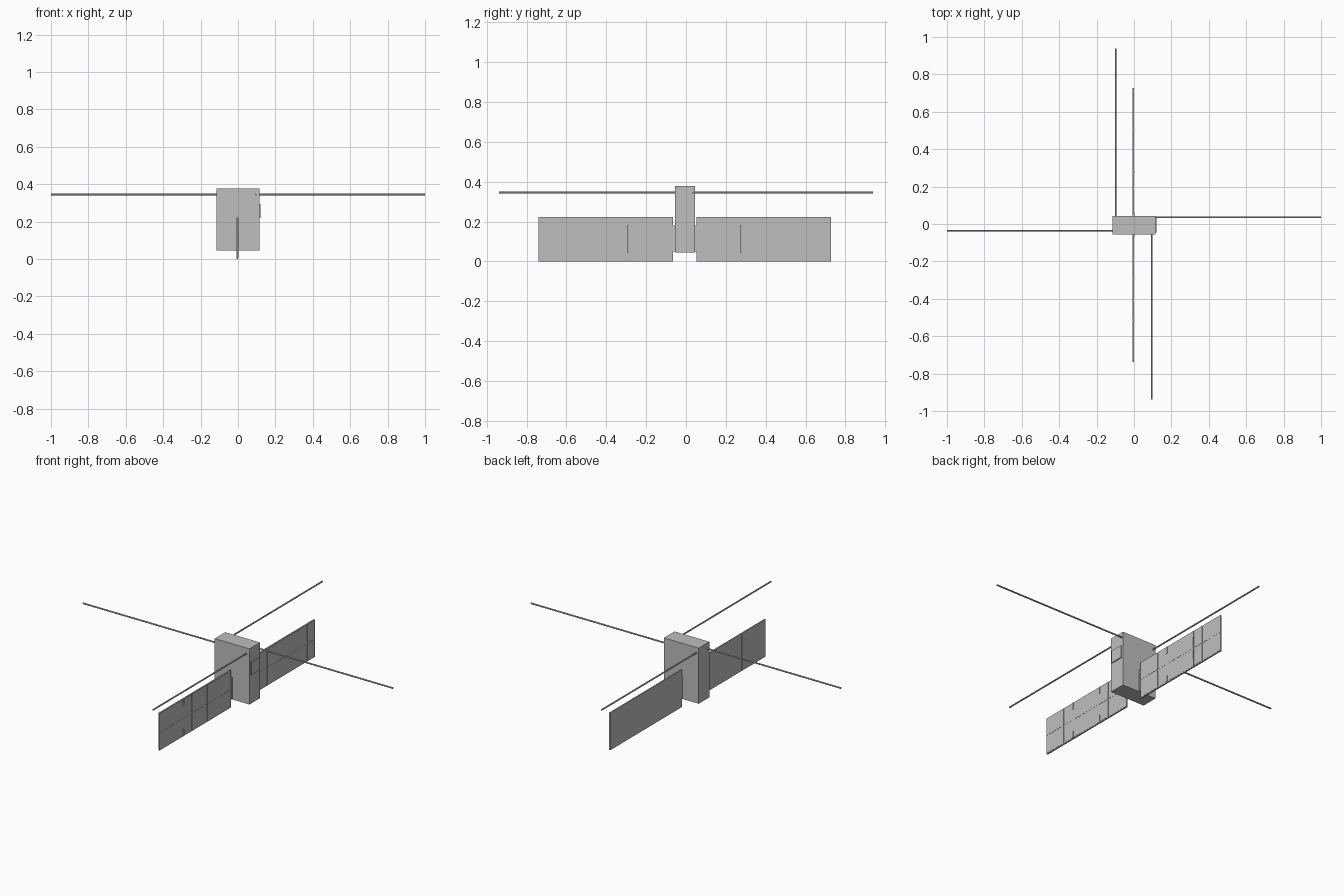
import bpy
from mathutils import Vector

cube = bpy.data.objects.get("Cube")
if cube:
    bpy.data.objects.remove(cube, do_unlink=True)

grey = bpy.data.materials.new("satellite grey")
grey.use_nodes = True
grey.diffuse_color = (0.52, 0.52, 0.52, 1)
grey.node_tree.nodes["Principled BSDF"].inputs["Base Color"].default_value = grey.diffuse_color


def box(name, x, y, z):
    """Box between the given ranges on each axis."""
    bpy.ops.mesh.primitive_cube_add(size=1)
    ob = bpy.context.object
    ob.name = name
    for i, (lo, hi) in enumerate((x, y, z)):
        ob.location[i] = (lo + hi) / 2
        ob.scale[i] = abs(hi - lo)
    bpy.ops.object.transform_apply(location=True, scale=True, rotation=False)
    ob.data.materials.append(grey)
    return ob


def rod(name, start, end, radius=0.0045):
    """Round rod between two points."""
    a, b = Vector(start), Vector(end)
    bpy.ops.mesh.primitive_cylinder_add(vertices=10, radius=radius, depth=(b - a).length,
                                        location=(a + b) / 2)
    ob = bpy.context.object
    ob.name = name
    ob.rotation_euler = (b - a).to_track_quat("Z", "Y").to_euler()
    ob.data.materials.append(grey)
    bpy.ops.object.shade_smooth_by_angle()


CENTRE = -0.006     # depth centre of the bus and wings
PANEL_X = (-0.009, -0.001)
HEIGHT = 0.223

# Bus with a shallow side plate
box("bus_body", (-0.115, 0.115), (CENTRE - 0.05, CENTRE + 0.05), (0.045, 0.378))
box("side_plate", (0.114, 0.121), (-0.045, 0.033), (0.22, 0.295))

# Four whip antennas arranged as a pinwheel
rod("antenna_left", (0.1, 0.036, 0.345), (1, 0.036, 0.345))
rod("antenna_right", (-0.1, -0.036, 0.345), (-1, -0.036, 0.345))
rod("antenna_front", (0.095, -0.04, 0.345), (0.095, -0.938, 0.345))
rod("antenna_back", (-0.098, 0.03, 0.345), (-0.098, 0.938, 0.345))

# Two solar wings, each of three hinged segments
inner, length = 0.059, 0.224
for side, sign in (("front", -1), ("back", 1)):
    def along(a, b):
        return sorted((CENTRE + sign * a, CENTRE + sign * b))

    box(side + "_wing_root", (-0.008, 0.003), along(0.045, inner + 0.002), (0.05, 0.18))
    for seg in range(3):
        start = inner + seg * (length + 0.001)
        box(f"{side}_panel_{seg}", PANEL_X, along(start, start + length), (0, HEIGHT))

        # Thin solar cells, two rows of three
        pitch = length / 3
        for col in range(3):
            for row in range(2):
                y0, z0 = start + col * pitch, row * HEIGHT / 2
                box(f"{side}_cell_{seg}_{col}_{row}", (-0.002, 0.0),
                    along(y0 + 0.003, y0 + pitch - 0.003),
                    (z0 + 0.004, z0 + HEIGHT / 2 - 0.004))

        # Hinges above and below on each joint
        if seg < 2:
            joint = start + length
            for low in (0.005, 0.183):
                box(f"{side}_hinge_{seg}", (-0.006, 0.003),
                    along(joint - 0.003, joint + 0.003), (low, low + 0.038))
